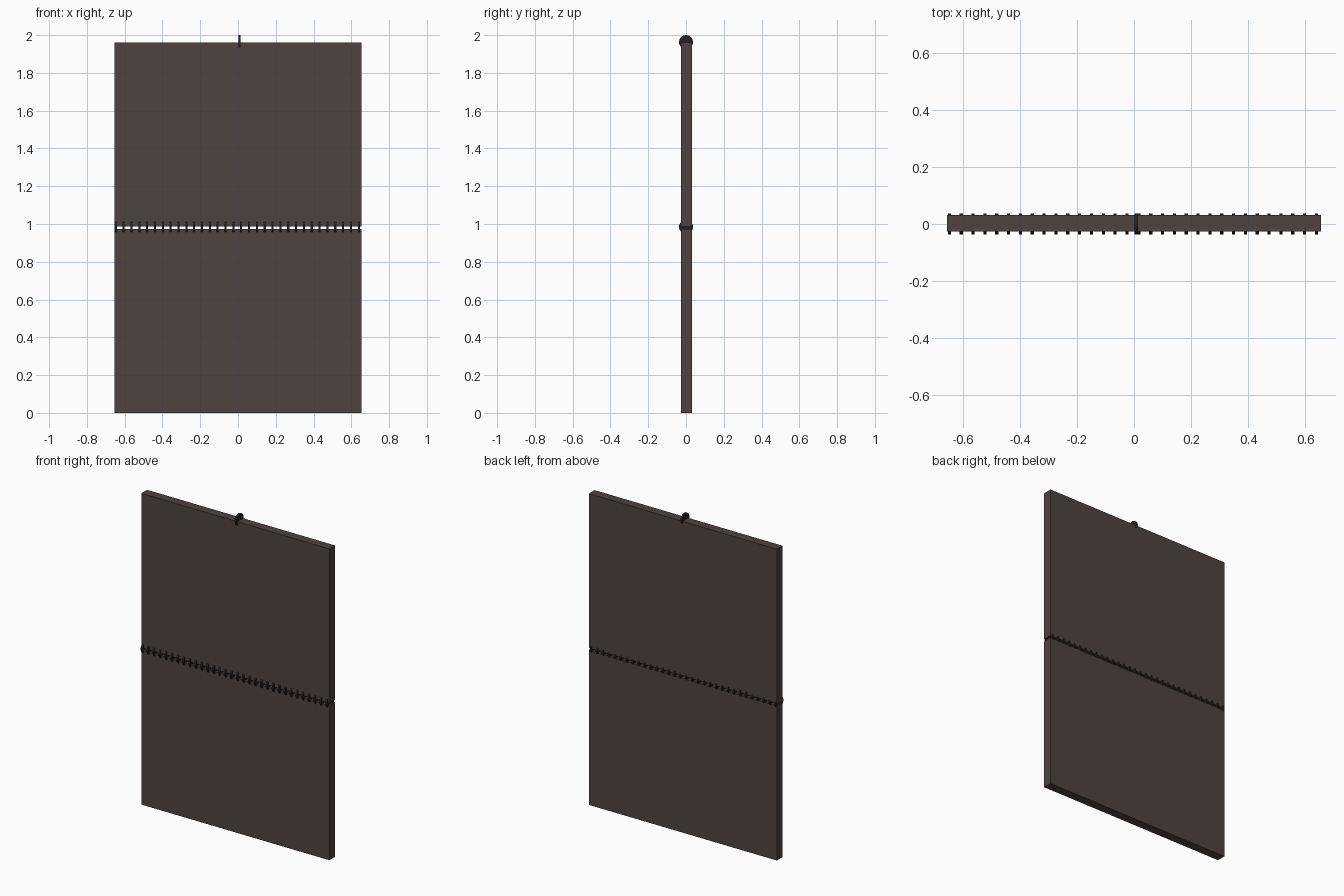
import bpy, math

if "Cube" in bpy.data.objects:
    bpy.data.objects.remove(bpy.data.objects["Cube"])


def material(name, color):
    m = bpy.data.materials.new(name)
    m.diffuse_color = (*color, 1.0)
    m.use_nodes = True
    m.node_tree.nodes["Principled BSDF"].inputs["Base Color"].default_value = m.diffuse_color
    return m


BOARD = material("board_brown", (0.075, 0.056, 0.054))
WIRE = material("ring_black", (0.02, 0.016, 0.017))


def panel(name, z0, z1):
    y0, y1 = -0.026, 0.031
    bpy.ops.mesh.primitive_cube_add(size=1, location=(0, (y0 + y1) / 2, (z0 + z1) / 2))
    ob = bpy.context.object
    ob.name = name
    ob.scale = (1.31, y1 - y0, z1 - z0)
    bpy.ops.object.transform_apply(location=False, rotation=False, scale=True)
    ob.data.materials.append(BOARD)
    return ob


def ring(name, x, z):
    bpy.ops.mesh.primitive_cylinder_add(vertices=24, radius=0.037, depth=0.011,
                                        location=(x, 0, z), rotation=(0, math.pi / 2, 0))
    ob = bpy.context.object
    ob.name = name
    bpy.ops.object.shade_smooth_by_angle()
    ob.data.materials.append(WIRE)
    return ob


# Two hinged calendar boards with a narrow gap
panel("lower_board", 0.0, 0.973)
panel("upper_board", 0.988, 1.96)

# Row of binding rings across the gap
COUNT, START, STEP = 32, -0.647, 0.0415
first = ring("binding_rings", START, 0.985)
arr = first.modifiers.new("row", "ARRAY")
arr.count = COUNT
arr.use_relative_offset = False
arr.use_constant_offset = True
arr.constant_offset_displace = (0, 0, STEP)  # local z lies along world x

# Hanging ring at the top edge
ring("hanging_ring", 0.008, 1.963)
